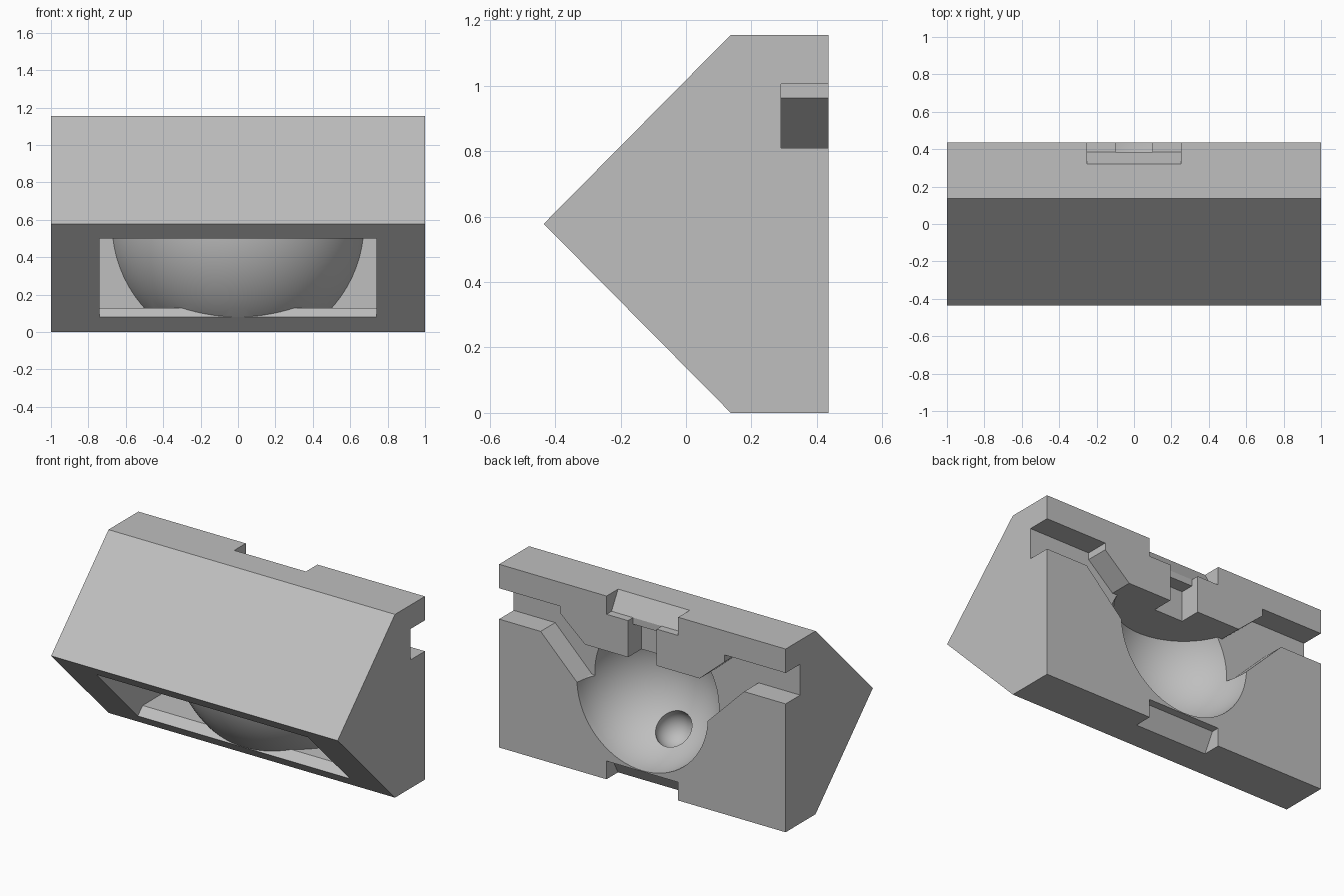
import bpy, bmesh, math
from mathutils import Vector, Matrix

cube = bpy.data.objects.get("Cube")
if cube:
    bpy.data.objects.remove(cube, do_unlink=True)

MID = 0.578          # height of the front ridge and of the bowl
TOP = 2 * MID
BACK = 0.435

grey = bpy.data.materials.new("plain grey")
grey.use_nodes = True
grey.diffuse_color = (0.52, 0.52, 0.52, 1)
grey.node_tree.nodes["Principled BSDF"].inputs["Base Color"].default_value = grey.diffuse_color


def finish(name, bm):
    bmesh.ops.recalc_face_normals(bm, faces=bm.faces)
    mesh = bpy.data.meshes.new(name)
    bm.to_mesh(mesh)
    bm.free()
    mesh.materials.append(grey)
    ob = bpy.data.objects.new(name, mesh)
    bpy.context.collection.objects.link(ob)
    return ob


def prism(name, profile, place, start, end):
    """Extrude a flat profile; place(u, v, t) gives the 3D point."""
    bm = bmesh.new()
    face = bm.faces.new([bm.verts.new(place(u, v, start)) for u, v in profile])
    ext = bmesh.ops.extrude_face_region(bm, geom=[face])
    shift = Vector(place(0, 0, end)) - Vector(place(0, 0, start))
    verts = [g for g in ext["geom"] if isinstance(g, bmesh.types.BMVert)]
    bmesh.ops.translate(bm, vec=shift, verts=verts)
    return finish(name, bm)


def along_x(u, v, t):
    return (t, u, v)


def along_y(u, v, t):
    return (u, t, v)


def ball(name, centre, radius, ceiling=None):
    bm = bmesh.new()
    turn = Matrix.Translation(centre) @ Matrix.Rotation(math.pi / 2, 4, "X")
    bmesh.ops.create_uvsphere(bm, u_segments=72, v_segments=36, radius=radius, matrix=turn)
    if ceiling is not None:
        geom = bm.verts[:] + bm.edges[:] + bm.faces[:]
        cut = bmesh.ops.bisect_plane(bm, geom=geom, plane_co=(0, 0, ceiling),
                                     plane_no=(0, 0, 1), clear_outer=True)
        rim = [g for g in cut["geom_cut"] if isinstance(g, bmesh.types.BMEdge)]
        bmesh.ops.holes_fill(bm, edges=rim, sides=0)
    return finish(name, bm)


def subtract(target, cutter):
    """Cut one solid from another and discard the cutter."""
    mod = target.modifiers.new("cut", "BOOLEAN")
    mod.operation = "DIFFERENCE"
    mod.solver = "EXACT"
    mod.object = cutter
    bpy.context.view_layer.update()
    graph = bpy.context.evaluated_depsgraph_get()
    mesh = bpy.data.meshes.new_from_object(target.evaluated_get(graph))
    target.modifiers.clear()
    target.data = mesh
    bpy.data.objects.remove(cutter, do_unlink=True)


# Wedge-shaped body
body = prism("wedge_body", [(0.137, 0), (BACK, 0), (BACK, TOP), (0.137, TOP), (-BACK, MID)],
             along_x, -1, 1)

# Front pocket, leaving the convex bowl shell standing inside it
pocket = prism("front_pocket", [(-0.044, -0.022), (0.106, 0.128), (0.35, 0.128), (0.35, 0.72),
                                (-0.137, 0.72), (-0.457, 0.4)], along_x, -0.74, 0.74)
subtract(pocket, ball("bowl_shell", (0, 0.56, MID), 0.706))
subtract(body, pocket)

# Bowl in the back with a flat ceiling, and its dimple
subtract(body, ball("bowl", (0, BACK, MID), 0.457, ceiling=0.81))
subtract(body, ball("dimple", (0, 0.112, 0.255), 0.115))

# Side channels running down into the bowl
channel = [(1.1, 0.81), (0.71, 0.81), (0.4545, 0.555), (0.2, 0.5), (0.2, 0.81),
           (0.4, 0.81), (0.575, 0.962), (0.575, 1.005), (1.1, 1.005)]
for side in (-1, 1):
    subtract(body, prism("side_channel", [(side * x, z) for x, z in channel],
                         along_y, 0.29, 0.6))

# Notches on the top and bottom back edges
notch = [(0.29, -0.053), (0.32, 0), (0.385, 0.115), (0.6, 0.115), (0.6, -0.053)]
for flip in (False, True):
    shape = [(y, TOP - z if flip else z) for y, z in notch]
    subtract(body, prism("edge_notch", shape, along_x, -0.25, 0.25))

# Stepped slot joining the bowl with the top notch
slot = [(0.3, 0.7), (0.3, 1.0), (0.385, 1.0), (0.385, 1.08), (0.6, 1.08), (0.6, 0.7)]
subtract(body, prism("centre_slot", slot, along_x, -0.1, 0.1))

# Smooth the curved surfaces, keep the edges crisp
bpy.ops.object.select_all(action="DESELECT")
body.select_set(True)
bpy.context.view_layer.objects.active = body
bpy.ops.object.shade_smooth_by_angle(angle=math.radians(25))
